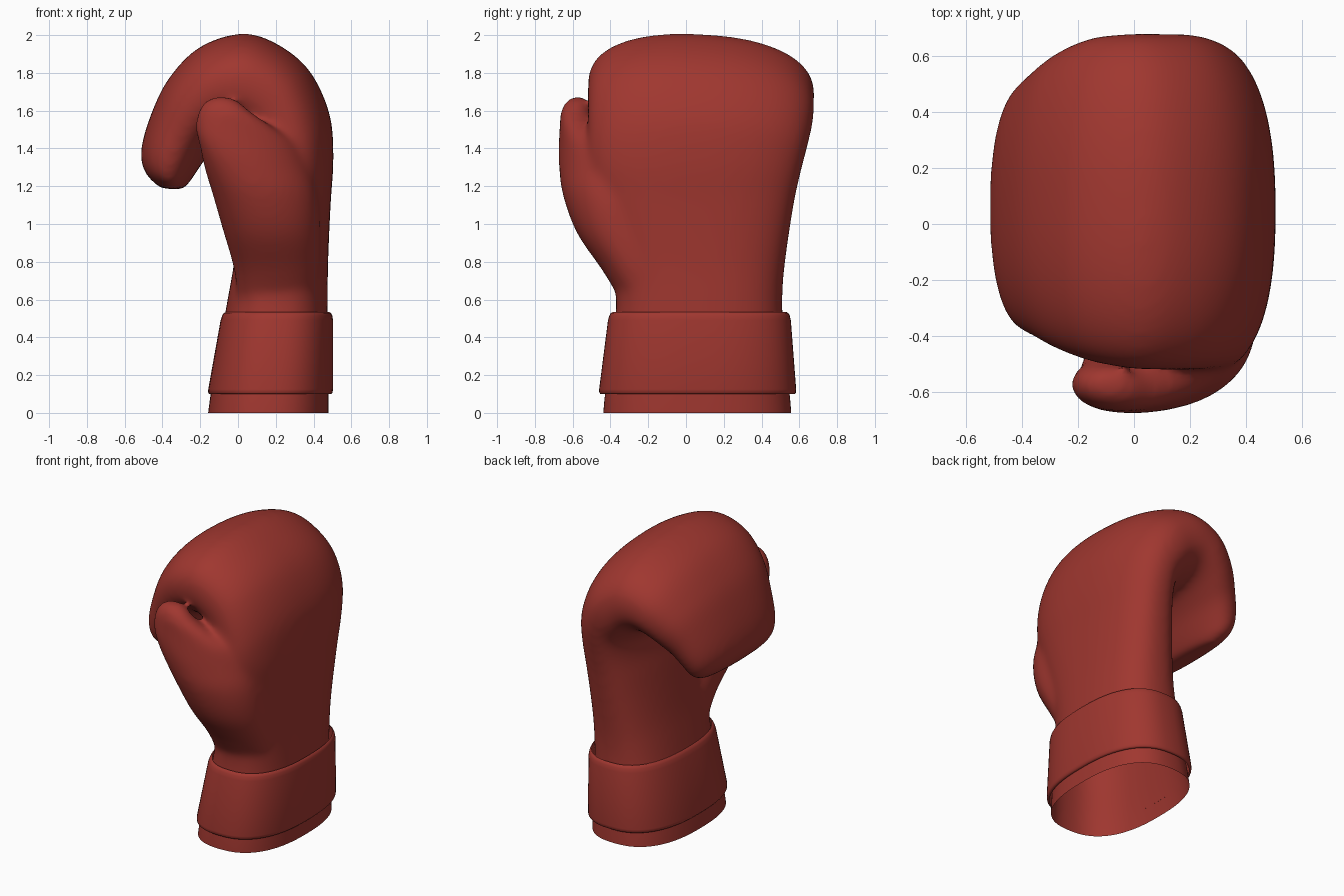
import bpy, bmesh, math
from mathutils import Vector

if "Cube" in bpy.data.objects:
    bpy.data.objects.remove(bpy.data.objects["Cube"])

red = bpy.data.materials.new("glove_red")
red.diffuse_color = (0.35, 0.038, 0.029, 1)
red.use_nodes = True
red.node_tree.nodes["Principled BSDF"].inputs["Base Color"].default_value = red.diffuse_color


def spline(rows, steps):
    """Catmull-Rom interpolation of rows of numbers."""
    out = []
    for i in range(len(rows) - 1):
        p0, p1 = rows[max(i - 1, 0)], rows[i]
        p2, p3 = rows[i + 1], rows[min(i + 2, len(rows) - 1)]
        for s in range(steps):
            t = s / steps
            out.append([0.5 * (2 * b + (c - a) * t + (2 * a - 5 * b + 4 * c - d) * t * t
                               + (3 * b - a - 3 * c + d) * t ** 3)
                        for a, b, c, d in zip(p0, p1, p2, p3)])
    return out + [list(rows[-1])]


def ring(c, u, v, n, count=64):
    """Superellipse around c with half axes u and v."""
    pts = []
    for k in range(count):
        a = 2 * math.pi * k / count
        cu, sv = math.cos(a), math.sin(a)
        pts.append(c + u * math.copysign(abs(cu) ** (2 / n), cu)
                   + v * math.copysign(abs(sv) ** (2 / n), sv))
    return pts


def loft(bm, rings, caps=True):
    vs = [[bm.verts.new(p) for p in r] for r in rings]
    n = len(vs[0])
    for a, b in zip(vs, vs[1:]):
        for k in range(n):
            bm.faces.new((a[k], a[(k + 1) % n], b[(k + 1) % n], b[k]))
    if caps:
        bm.faces.new(vs[0][::-1])
        bm.faces.new(vs[-1])


def body_ring(row, n):
    xo, zo, xi, zi, y0, y1 = row
    o, i = Vector((xo, 0, zo)), Vector((xi, 0, zi))
    mid = (o + i) / 2 + Vector((0, (y0 + y1) / 2, 0))
    drop = -.03 * min(1, max(0, (zo - 1.3) / .5))   # knuckles slope down toward the back
    return ring(mid, (o - i) / 2, Vector((0, (y1 - y0) / 2, drop)), n)


def thumb_ring(row):
    z, x, y, rx, ry, rot = row
    c, s = math.cos(rot), math.sin(rot)
    return ring(Vector((x, y, z)), Vector((c, s, 0)) * rx, Vector((-s, c, 0)) * ry, 2.1)


def make(name, bm):
    bmesh.ops.recalc_face_normals(bm, faces=bm.faces)
    me = bpy.data.meshes.new(name)
    bm.to_mesh(me)
    bm.free()
    ob = bpy.data.objects.new(name, me)
    bpy.context.collection.objects.link(ob)
    me.materials.append(red)
    return ob


# Hand: outer x,z / inner x,z / y range, from wrist over the knuckles to the fingertips
hand = [
    (.48, -.10, -.17, -.10, -.445, .565), (.48, .10, -.145, .10, -.43, .55),
    (.475, .35, -.10, .35, -.39, .52), (.475, .60, -.055, .60, -.37, .51),
    (.477, .80, -.02, .80, -.40, .525), (.49, 1.10, .02, 1.10, -.475, .57),
    (.505, 1.35, .04, 1.24, -.52, .612), (.485, 1.58, .04, 1.34, -.52, .65),
    (.385, 1.80, .01, 1.40, -.52, .675), (.225, 1.94, -.02, 1.43, -.52, .678),
    (.03, 2.005, -.06, 1.44, -.515, .678), (-.20, 1.935, -.10, 1.42, -.49, .663),
    (-.365, 1.77, -.145, 1.38, -.45, .615), (-.46, 1.58, -.185, 1.33, -.41, .555),
    (-.513, 1.39, -.23, 1.26, -.38, .50), (-.49, 1.27, -.27, 1.205, -.34, .45),
    (-.41, 1.19, -.30, 1.18, -.26, .36)]
# Thumb: z, centre x,y, half sizes, turn
thumb = [
    (.55, .20, -.18, .20, .14, 0), (.75, .205, -.25, .225, .19, .05),
    (.95, .18, -.34, .255, .235, .2), (1.15, .145, -.41, .28, .235, .3),
    (1.30, .10, -.46, .285, .20, .32), (1.42, .05, -.525, .26, .14, .22),
    (1.50, -.01, -.56, .215, .108, .08), (1.59, -.07, -.58, .145, .083, -.1),
    (1.65, -.085, -.575, .09, .058, -.1), (1.675, -.09, -.57, .035, .024, 0)]

bm = bmesh.new()
# Sections turn rounder toward the fingers
loft(bm, [body_ring(r, 2.5 if k < 25 else max(2.3, 2.5 - (k - 25) * .02))
          for k, r in enumerate(spline(hand, 5))])
loft(bm, [thumb_ring(r) for r in spline(thumb, 5)])
glove = make("glove_hand", bm)

# Fuse thumb and hand, soften the join
m = glove.modifiers.new("fuse", 'REMESH')
m.mode = 'VOXEL'
m.voxel_size = 0.017
m = glove.modifiers.new("soften", 'SMOOTH')
m.factor = 0.5
m.iterations = 24
dg = bpy.context.evaluated_depsgraph_get()
fused = bpy.data.meshes.new_from_object(glove.evaluated_get(dg))
glove.modifiers.clear()

# Open the wrist at ground level
bm = bmesh.new()
bm.from_mesh(fused)
bmesh.ops.bisect_plane(bm, geom=bm.verts[:] + bm.edges[:] + bm.faces[:], dist=1e-5,
                       plane_co=(0, 0, 0), plane_no=(0, 0, 1), clear_inner=True)
bm.to_mesh(glove.data)
bm.free()
glove.data.materials.clear()
glove.data.materials.append(red)

# Cuff band around the wrist: z, inset
rings = []
for z, d in [(.10, .018), (.10, .01), (.107, .003), (.125, 0), (.30, 0), (.49, 0),
             (.515, .004), (.528, .01), (.533, .018)]:
    t = (z - .10) / .43
    rings.append(body_ring((.503 - d, z, -.162 + .077 * t + d, z,
                            -.463 + .055 * t + d, .585 - .033 * t - d), 2.5))
bm = bmesh.new()
loft(bm, rings, caps=False)
cuff = make("wrist_cuff", bm)

for ob in (glove, cuff):
    bpy.ops.object.select_all(action='DESELECT')
    ob.select_set(True)
    bpy.context.view_layer.objects.active = ob
    bpy.ops.object.shade_smooth_by_angle(angle=math.radians(50))
